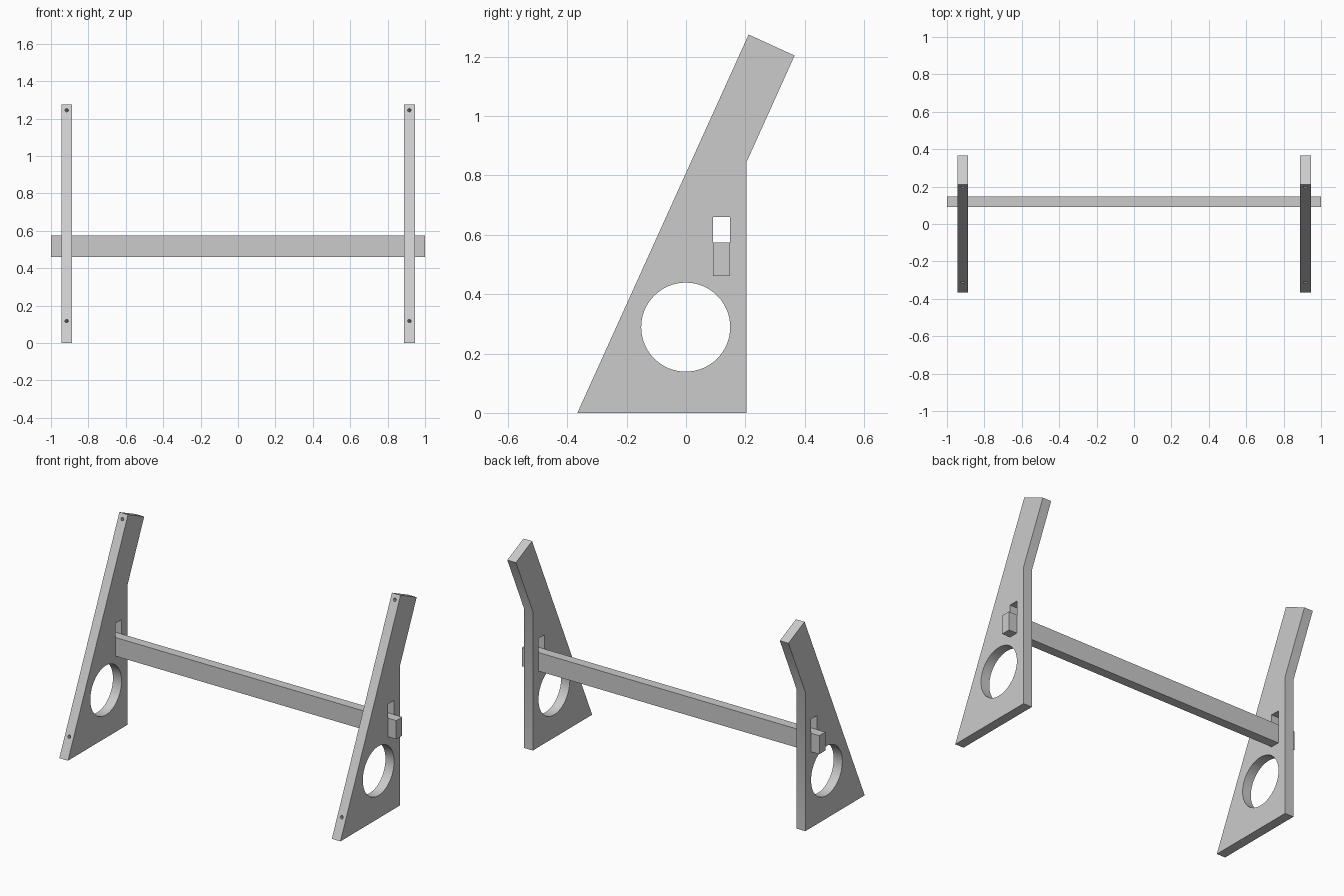
import bpy, bmesh, math
from mathutils import Vector

if "Cube" in bpy.data.objects:
    bpy.data.objects.remove(bpy.data.objects["Cube"], do_unlink=True)

GREY = (0.6, 0.6, 0.6, 1)
grey = bpy.data.materials.new("light grey")
grey.use_nodes = True
grey.diffuse_color = GREY
grey.node_tree.nodes["Principled BSDF"].inputs["Base Color"].default_value = GREY

PANEL_X, THICK = 0.916, 0.058
SLOT_Y, SLOT_Z = (0.091, 0.148), (0.461, 0.66)
BEAM_TOP = 0.574


def prism(name, outline, x, width):
    """Extrude a (y, z) outline along x, centred on x."""
    bm = bmesh.new()
    face = bm.faces.new([bm.verts.new((x - width / 2, y, z)) for y, z in outline])
    out = bmesh.ops.extrude_face_region(bm, geom=[face])
    moved = [v for v in out["geom"] if isinstance(v, bmesh.types.BMVert)]
    bmesh.ops.translate(bm, verts=moved, vec=(width, 0, 0))
    bmesh.ops.recalc_face_normals(bm, faces=bm.faces)
    mesh = bpy.data.meshes.new(name)
    bm.to_mesh(mesh)
    bm.free()
    mesh.materials.append(grey)
    obj = bpy.data.objects.new(name, mesh)
    bpy.context.collection.objects.link(obj)
    return obj


def rect(ys, zs):
    return [(ys[0], zs[0]), (ys[1], zs[0]), (ys[1], zs[1]), (ys[0], zs[1])]


def cylinder(name, centre, axis, radius, depth, sides):
    bpy.ops.mesh.primitive_cylinder_add(vertices=sides, radius=radius, depth=depth, location=centre)
    obj = bpy.context.object
    obj.name = name
    obj.rotation_euler = Vector(axis).to_track_quat("Z", "Y").to_euler()
    obj.data.materials.append(grey)
    return obj


def cut(obj, cutter):
    cutter.hide_render = True
    mod = obj.modifiers.new("cut", "BOOLEAN")
    mod.operation, mod.solver, mod.object = "DIFFERENCE", "EXACT", cutter
    bpy.context.view_layer.objects.active = obj
    bpy.ops.object.modifier_apply(modifier=mod.name)
    bpy.data.objects.remove(cutter, do_unlink=True)


# Side panel outline: straight foot and back, sloping front edge, leaning arm
toe, tip = (-0.366, 0), (0.211, 1.275)
outline = [toe, (0.204, 0), (0.204, 0.845), (0.366, 1.204), tip]
slope = Vector((0, tip[0] - toe[0], tip[1] - toe[1])).normalized()
inward = Vector((0, slope.z, -slope.y))

for side, x in (("left", PANEL_X), ("right", -PANEL_X)):
    panel = prism(side + "_panel", outline, x, THICK)
    # Round opening and beam slot
    cut(panel, cylinder("opening_cutter", (x, -0.001, 0.289), (1, 0, 0), 0.15, 0.2, 64))
    cut(panel, prism("slot_cutter", rect(SLOT_Y, SLOT_Z), x, 0.2))
    # Screw holes drilled square to the sloping edge
    for z in (0.118, 1.245):
        y = toe[0] + slope.y / slope.z * z
        cut(panel, cylinder("screw_cutter", (x, y, z), inward, 0.0095, 0.12, 24))
    bpy.ops.object.select_all(action="DESELECT")
    panel.select_set(True)
    bpy.context.view_layer.objects.active = panel
    bpy.ops.object.shade_smooth_by_angle(angle=math.radians(30))

# Cross beam resting in both slots
prism("cross_beam", rect(SLOT_Y, (SLOT_Z[0], BEAM_TOP)), 0, 2)
